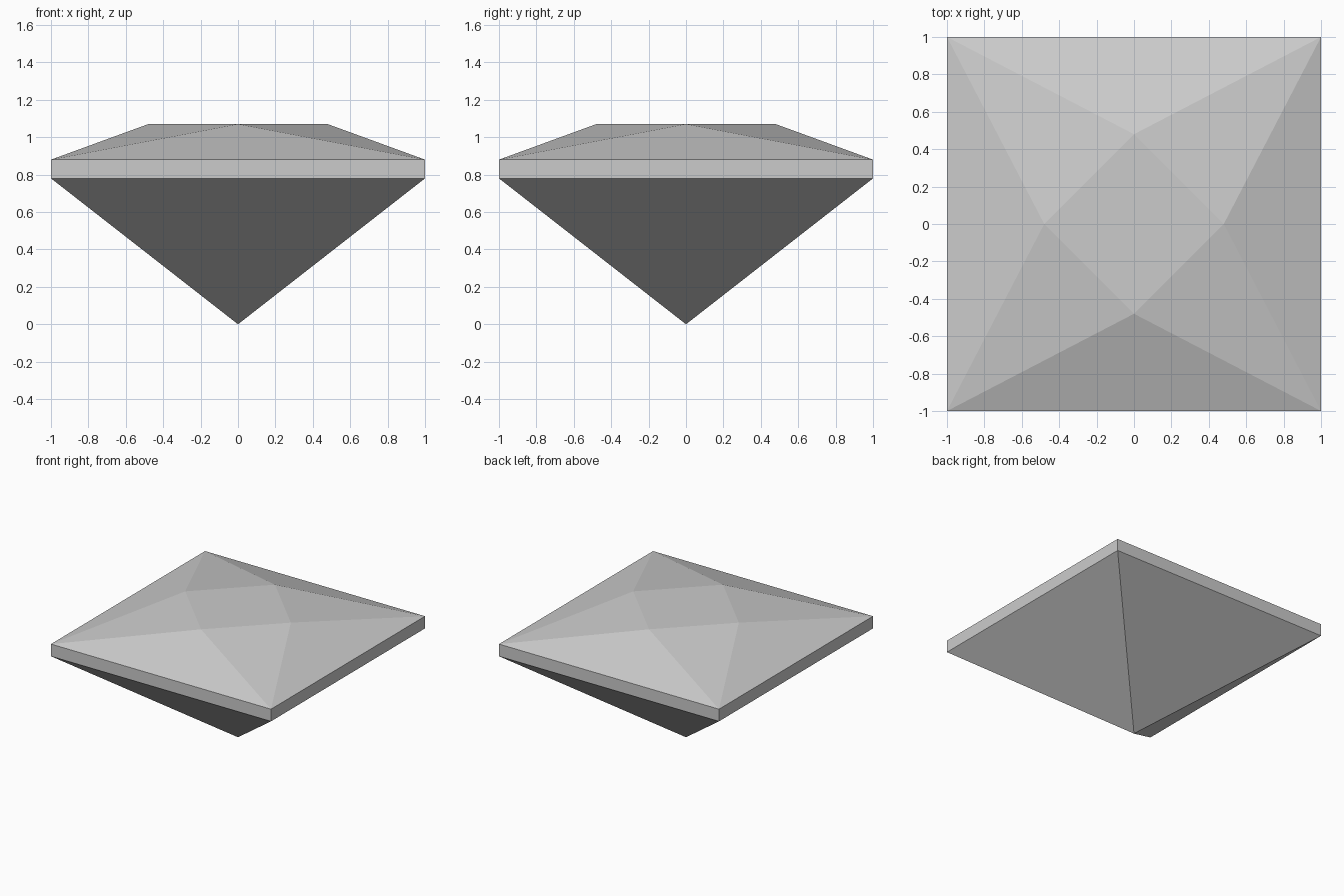
import bpy
import bmesh
from math import cos, sin, pi, sqrt

old = bpy.data.objects.get("Cube")
if old:
    bpy.data.objects.remove(old, do_unlink=True)

GREY = (0.6, 0.6, 0.6, 1.0)
stone = bpy.data.materials.new("pale grey stone")
stone.use_nodes = True
stone.diffuse_color = GREY
stone.node_tree.nodes["Principled BSDF"].inputs["Base Color"].default_value = GREY

bm = bmesh.new()


def ring(radius, z, turn):
    """Four corners, counter-clockwise, first one at the angle turn."""
    return [bm.verts.new((radius * cos(turn + i * pi / 2),
                          radius * sin(turn + i * pi / 2), z)) for i in range(4)]


# Square girdle, diamond-shaped table and the point below
point = bm.verts.new((0, 0, 0))
girdle_low = ring(sqrt(2), 0.78, pi / 4)
girdle_high = ring(sqrt(2), 0.88, pi / 4)
table = ring(0.48, 1.07, pi / 2)

for i in range(4):
    j = (i + 1) % 4
    bm.faces.new((point, girdle_low[j], girdle_low[i]))                        # pavilion
    bm.faces.new((girdle_low[i], girdle_low[j], girdle_high[j], girdle_high[i]))
    bm.faces.new((girdle_high[i], girdle_high[j], table[i]))                   # side crown facet
    bm.faces.new((girdle_high[j], table[j], table[i]))                         # corner crown facet
bm.faces.new(table)
bmesh.ops.recalc_face_normals(bm, faces=bm.faces)

mesh = bpy.data.meshes.new("cut_gem")
bm.to_mesh(mesh)
bm.free()
mesh.materials.append(stone)
gem = bpy.data.objects.new("cut_gem", mesh)
bpy.context.collection.objects.link(gem)
